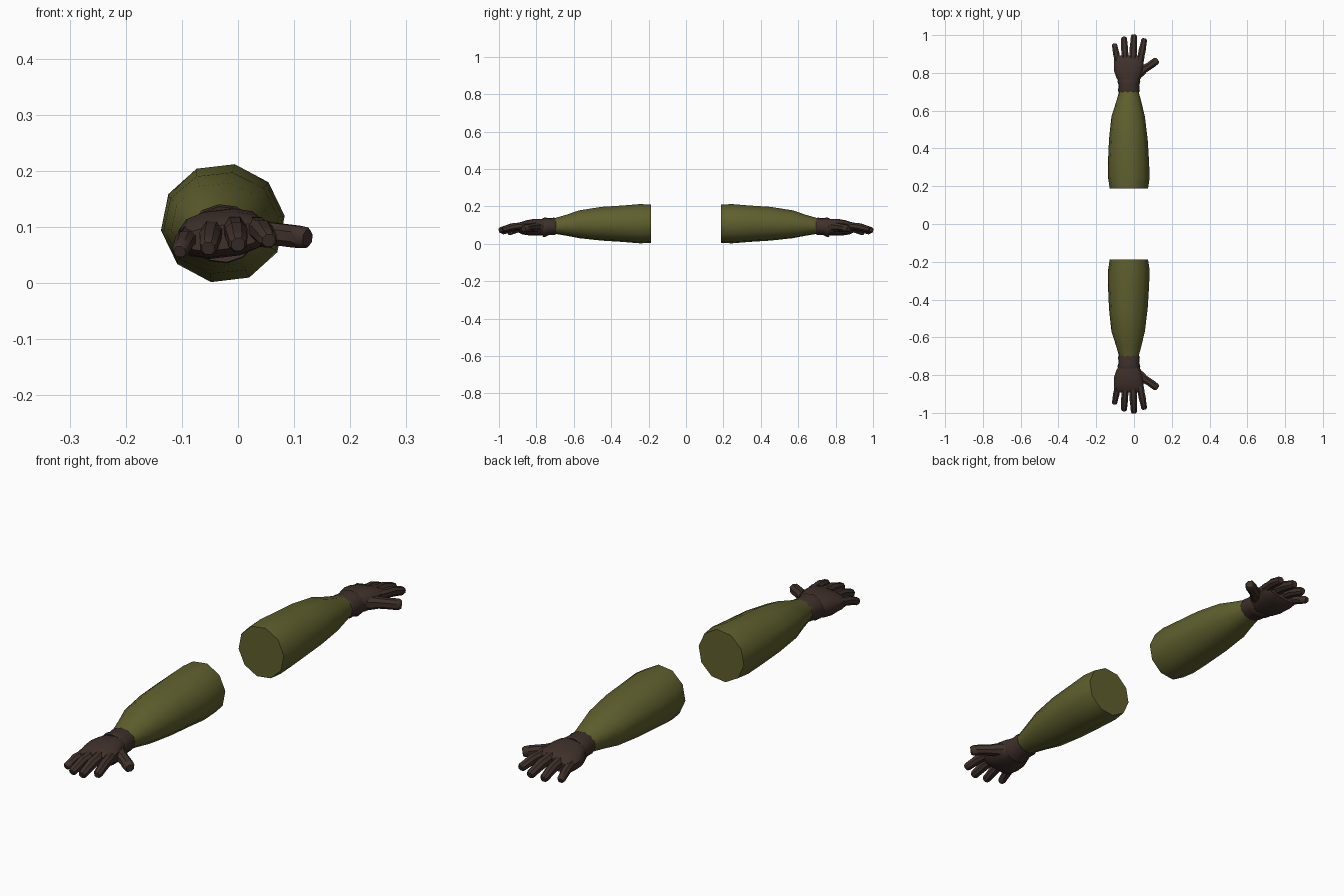
import bpy, bmesh
from math import sin, cos, radians, copysign
from mathutils import Vector

cube = bpy.data.objects.get("Cube")
if cube:
    bpy.data.objects.remove(cube, do_unlink=True)


def material(name, rgb):
    m = bpy.data.materials.new(name)
    m.use_nodes = True
    m.diffuse_color = (*rgb, 1)
    m.node_tree.nodes["Principled BSDF"].inputs["Base Color"].default_value = (*rgb, 1)
    return m


olive = material("olive cloth", (0.115, 0.115, 0.028))
brown = material("brown leather", (0.050, 0.030, 0.024))


def loft(name, rings, mat, sides=10, phase=7, power=1.0, across=None, angle=40):
    """Skin rings of (x, y, z, half width, half height), mirrored front to back."""
    bm = bmesh.new()
    pts = [Vector(r[:3]) for r in rings]
    loops = []
    for i, (c, r) in enumerate(zip(pts, rings)):
        if across is None:
            t = (pts[min(i + 1, len(pts) - 1)] - pts[max(i - 1, 0)]).normalized()
            side = Vector((0, 0, 1)).cross(t).normalized()
        else:
            side, t = Vector(across), Vector((0, -1, 0))
        up = t.cross(side)
        loop = []
        for k in range(sides):
            a = radians(phase + 360 * k / sides)
            u, v = (copysign(abs(f) ** power, f) for f in (cos(a), sin(a)))
            loop.append(bm.verts.new(c + side * u * r[3] + up * v * r[4]))
        loops.append(loop)
    for a, b in zip(loops, loops[1:]):
        for k in range(sides):
            n = (k + 1) % sides
            bm.faces.new((a[k], a[n], b[n], b[k]))
    bm.faces.new(loops[0])
    bm.faces.new(loops[-1])
    bmesh.ops.recalc_face_normals(bm, faces=bm.faces)
    mesh = bpy.data.meshes.new(name)
    bm.to_mesh(mesh)
    bm.free()
    mesh.materials.append(mat)
    ob = bpy.data.objects.new(name, mesh)
    bpy.context.collection.objects.link(ob)
    mirror = ob.modifiers.new("Mirror", 'MIRROR')
    mirror.use_axis = (False, True, False)
    mirror.use_mirror_merge = False
    bpy.ops.object.select_all(action='DESELECT')
    ob.select_set(True)
    bpy.context.view_layer.objects.active = ob
    bpy.ops.object.shade_smooth_by_angle(angle=radians(angle))
    return ob


X = (1, 0, 0)

# Sleeve, cut flat at the elbow and narrowing to the wrist
loft("sleeve", [
    (-0.027, -0.187, 0.107, 0.102, 0.104),
    (-0.027, -0.245, 0.107, 0.111, 0.107),
    (-0.029, -0.34, 0.107, 0.109, 0.099),
    (-0.030, -0.45, 0.107, 0.103, 0.092),
    (-0.031, -0.57, 0.104, 0.089, 0.076),
    (-0.028, -0.64, 0.099, 0.069, 0.057),
    (-0.027, -0.705, 0.095, 0.051, 0.042)], olive, across=X, angle=50)

# Glove cuff with a flared rim
loft("glove_cuff", [
    (-0.027, -0.695, 0.093, 0.054, 0.044),
    (-0.027, -0.705, 0.093, 0.058, 0.047),
    (-0.027, -0.735, 0.091, 0.055, 0.046),
    (-0.027, -0.755, 0.088, 0.061, 0.053),
    (-0.027, -0.766, 0.087, 0.058, 0.050),
    (-0.027, -0.762, 0.087, 0.045, 0.038)], brown, sides=12, across=X)

# Palm, tilted down towards the little finger
loft("palm", [
    (-0.027, -0.745, 0.090, 0.048, 0.040),
    (-0.028, -0.775, 0.089, 0.066, 0.043),
    (-0.029, -0.81, 0.088, 0.077, 0.043),
    (-0.028, -0.85, 0.086, 0.080, 0.038),
    (-0.027, -0.878, 0.084, 0.077, 0.031),
    (-0.027, -0.892, 0.082, 0.068, 0.022)], brown, sides=12, phase=15,
    power=0.75, across=Vector((1, 0, 0.12)).normalized())

# Fingers: name, knuckle, tip, thickness
fingers = [
    ("little_finger", (-0.085, -0.855, 0.084), (-0.104, -0.952, 0.056), 0.017),
    ("ring_finger", (-0.046, -0.865, 0.092), (-0.053, -0.988, 0.062), 0.019),
    ("middle_finger", (-0.006, -0.865, 0.097), (0.000, -1.0, 0.069), 0.020),
    ("index_finger", (0.031, -0.855, 0.098), (0.055, -0.98, 0.076), 0.019),
]
# Distance along, thickness factor and upward arch at each ring
bends = [(-0.12, 0.8, -0.006), (0.08, 1.12, 0.002), (0.3, 1.0, 0.003), (0.5, 1.06, 0.006),
         (0.75, 0.93, 0.003), (0.93, 0.88, 0.001), (1.0, 0.64, 0)]
for name, base, tip, size in fingers:
    b, t = Vector(base), Vector(tip)
    rings = [(*(b.lerp(t, f) + Vector((0, 0, lift))), size * s, size * s)
             for f, s, lift in bends]
    loft(name, rings, brown, sides=8, phase=22.5, power=0.9)

# Thumb, reaching out sideways from the heel of the hand
loft("thumb", [
    (0.000, -0.775, 0.090, 0.024, 0.026),
    (0.030, -0.802, 0.089, 0.028, 0.027),
    (0.056, -0.822, 0.088, 0.023, 0.022),
    (0.080, -0.836, 0.086, 0.021, 0.021),
    (0.104, -0.853, 0.083, 0.022, 0.021),
    (0.118, -0.864, 0.081, 0.020, 0.020),
    (0.124, -0.869, 0.080, 0.014, 0.015)], brown, sides=8, phase=22.5, power=0.9)
